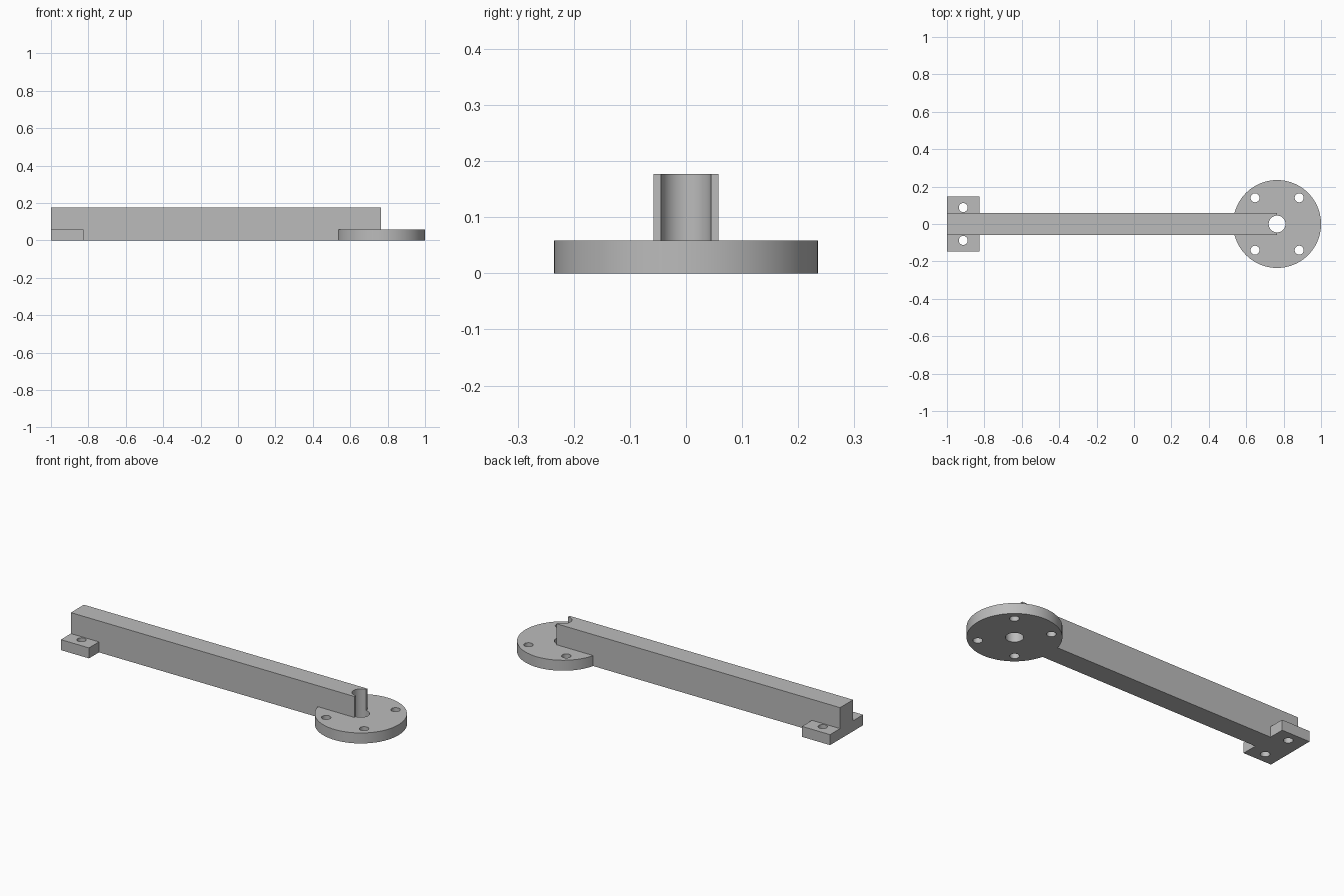
import bpy
import math

cube = bpy.data.objects.get("Cube")
if cube:
    bpy.data.objects.remove(cube, do_unlink=True)

# Single grey material
grey = bpy.data.materials.new("plain grey")
grey.use_nodes = True
colour = (0.5, 0.5, 0.5, 1)
grey.diffuse_color = colour
grey.node_tree.nodes["Principled BSDF"].inputs["Base Color"].default_value = colour

HUB_X = 0.765
BASE_H = 0.059
BAR_H = 0.177


def box(name, x0, x1, half_width, height):
    bpy.ops.mesh.primitive_cube_add(size=1, location=((x0 + x1) / 2, 0, height / 2))
    ob = bpy.context.object
    ob.name = name
    ob.scale = (x1 - x0, 2 * half_width, height)
    bpy.ops.object.transform_apply(location=True, rotation=False, scale=True)
    ob.data.materials.append(grey)
    return ob


def cylinder(name, x, y, radius, z0, z1, sides):
    bpy.ops.mesh.primitive_cylinder_add(
        vertices=sides, radius=radius, depth=z1 - z0, location=(x, y, (z0 + z1) / 2))
    ob = bpy.context.object
    ob.name = name
    bpy.ops.object.transform_apply(location=True, rotation=False, scale=True)
    ob.data.materials.append(grey)
    return ob


def combine(target, tool, operation):
    mod = target.modifiers.new(operation.lower(), "BOOLEAN")
    mod.operation = operation
    mod.solver = "EXACT"
    mod.object = tool
    bpy.context.view_layer.objects.active = target
    bpy.ops.object.modifier_apply(modifier=mod.name)
    bpy.data.objects.remove(tool, do_unlink=True)


# Long bar joined to the mounting foot and the round flange
arm = box("bracket_arm", -1, HUB_X, 0.058, BAR_H)
combine(arm, box("mounting_foot", -1, -0.825, 0.147, BASE_H), "UNION")
combine(arm, cylinder("round_flange", HUB_X, 0, 0.235, 0, BASE_H, 96), "UNION")

# Centre bore, flange bolt holes and foot screw holes
holes = [(HUB_X, 0, 0.045)]
holes += [(HUB_X + sx * 0.118, sy * 0.14, 0.024) for sx in (-1, 1) for sy in (-1, 1)]
holes += [(-0.913, sy * 0.088, 0.024) for sy in (-1, 1)]
for x, y, radius in holes:
    combine(arm, cylinder("hole_cutter", x, y, radius, -0.1, 0.3, 48), "DIFFERENCE")

# Smooth curved walls, crisp edges
bpy.ops.object.select_all(action="DESELECT")
arm.select_set(True)
bpy.context.view_layer.objects.active = arm
bpy.ops.object.shade_smooth_by_angle(angle=math.radians(30))
